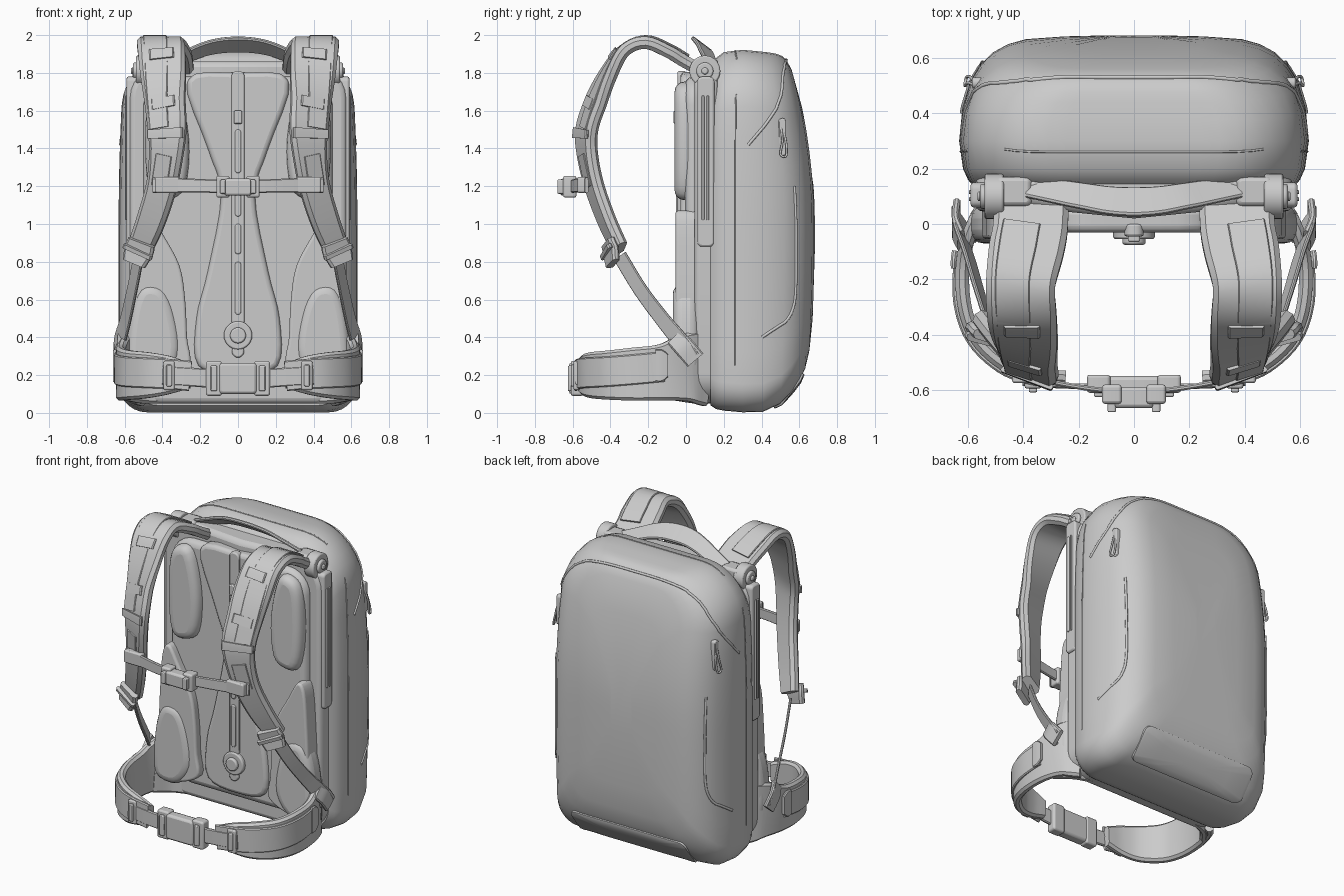
import bpy, math
from math import sin, cos, pi
from mathutils import Vector as V
from mathutils.bvhtree import BVHTree

if "Cube" in bpy.data.objects:
    bpy.data.objects.remove(bpy.data.objects["Cube"])


def make(name, verts, faces, mirror=False, bevel=0, seg=2):
    me = bpy.data.meshes.new(name)
    me.from_pydata([tuple(v) for v in verts], [], faces)
    ob = bpy.data.objects.new(name, me)
    bpy.context.collection.objects.link(ob)
    if bevel:
        b = ob.modifiers.new("bevel", 'BEVEL')
        b.width, b.segments, b.angle_limit = bevel, seg, math.radians(40)
    if mirror:
        ob.modifiers.new("mirror", 'MIRROR').use_mirror_merge = False
    return ob


def loft_data(rings):
    n = len(rings[0])
    verts = [v for r in rings for v in r]
    faces = [(i * n + j, i * n + (j + 1) % n, (i + 1) * n + (j + 1) % n, (i + 1) * n + j)
             for i in range(len(rings) - 1) for j in range(n)]
    faces += [tuple(reversed(range(n))), tuple(range(len(verts) - n, len(verts)))]
    return verts, faces


def spline(pts, n=5):
    """Catmull-Rom through points of any dimension"""
    P = [V(p) for p in pts]
    P = [2 * P[0] - P[1]] + P + [2 * P[-1] - P[-2]]
    out = []
    for i in range(1, len(P) - 2):
        a, b, c, d = P[i - 1:i + 3]
        for k in range(n):
            t = k / n
            out.append(.5 * (2 * b + (c - a) * t + (2 * a - 5 * b + 4 * c - d) * t * t
                             + (3 * b - a - 3 * c + d) * t ** 3))
    return out + [P[-2]]


def ribbon(name, pts, side, th, off=0, mirror=True, n=5):
    """Band along (x, y, z, width) points, pushed out by off"""
    P = spline(pts, n)
    rings = []
    for i, p in enumerate(P):
        t = (P[min(i + 1, len(P) - 1)].to_3d() - P[max(i - 1, 0)].to_3d()).normalized()
        s = V(side(p) if callable(side) else side)
        s = (s - t * s.dot(t)).normalized()
        nrm = t.cross(s)
        a, b = p[3] / 2, th / 2
        c = b * .6
        sec = [(a, b - c), (a - c, b), (c - a, b), (-a, b - c), (-a, c - b), (c - a, -b), (a - c, -b), (a, c - b)]
        rings.append([p.to_3d() + s * u + nrm * (w + off) for u, w in sec])
    return make(name, *loft_data(rings), mirror)


def slab(name, outline, d0, d1, axis='y', bevel=.01, mirror=False, smooth=0, seg=2):
    """Outline extruded along an axis"""
    if smooth:
        o = list(outline)
        m = len(o)
        outline = spline(o[-2:] + o + o[:2], smooth)[2 * smooth:(2 + m) * smooth]
    put = {'y': lambda p, d: (p[0], d, p[1]), 'x': lambda p, d: (d, p[0], p[1]), 'z': lambda p, d: (p[0], p[1], d)}[axis]
    return make(name, *loft_data([[put(p, d) for p in outline] for d in (d0, d1)]), mirror, bevel, seg)


def rrect(x0, x1, z0, z1, r, k=5):
    out = []
    for cx, cz, a in ((x1 - r, z1 - r, 0), (x0 + r, z1 - r, 1), (x0 + r, z0 + r, 2), (x1 - r, z0 + r, 3)):
        out += [(cx + r * cos((a + i / k) * pi / 2), cz + r * sin((a + i / k) * pi / 2)) for i in range(k + 1)]
    return out


def disc(name, c, r, d, axis, mirror=False):
    pts = [(c[0] + r * cos(i * pi / 14), c[1] + r * sin(i * pi / 14)) for i in range(28)]
    return slab(name, pts, d[0], d[1], axis, .008, mirror)


def tube(name, pts, r, mirror=False):
    cu = bpy.data.curves.new(name, 'CURVE')
    cu.dimensions, cu.bevel_depth, cu.bevel_resolution = '3D', r, 2
    sp = cu.splines.new('POLY')
    sp.points.add(len(pts) - 1)
    for q, p in zip(sp.points, pts):
        q.co = (*p, 1)
    ob = bpy.data.objects.new(name, cu)
    bpy.context.collection.objects.link(ob)
    if mirror:
        ob.modifiers.new("mirror", 'MIRROR').use_mirror_merge = False


# Main shell: rounded outlines stacked from front to rear, rear face bowed
def shell_ring(y, hw, zb, zt):
    rt, rb = min(.3, hw * .55, (zt - zb) * .4), min(.15, hw * .4, (zt - zb) * .3)
    out, cor = [], []
    for cx, cz, r, a in ((hw - rt, zt - rt, rt, 0), (rt - hw, zt - rt, rt, 1), (rb - hw, zb + rb, rb, 2), (hw - rb, zb + rb, rb, 3)):
        cor.append([V((cx + r * cos((a + i / 7) * pi / 2), cz + r * sin((a + i / 7) * pi / 2))) for i in range(8)])
    for i in range(4):
        a, b = cor[i][-1], cor[(i + 1) % 4][0]
        out += cor[i] + [a.lerp(b, k / 9) for k in range(1, 9)]
    res = []
    for x, z in out:
        k = 1 - .32 * ((z - 1) / .85) ** 2 if z > 1 else 1 - .06 * (max(.9 - z, 0) / .7) ** 2
        yy = y if y < .3 else .3 + (y - .3) * k
        res.append(V((x * (1 - .05 * max(0, (z - 1) / .9) ** 2), yy, z)))
    return res


shell = loft_data([shell_ring(*r) for r in (
    (.13, .575, .04, 1.84), (.16, .6, .02, 1.88), (.2, .618, .012, 1.91), (.3, .632, .003, 1.922), (.42, .62, .006, 1.915),
    (.52, .59, .05, 1.908), (.575, .555, .105, 1.902), (.62, .51, .165, 1.89), (.65, .455, .235, 1.865), (.668, .39, .33, 1.815),
    (.678, .25, .5, 1.62), (.682, .08, .85, 1.2))])
make("pack_shell", *shell)
bvh = BVHTree.FromPolygons(*shell)


def seam(name, pts, r=.006, mirror=False):
    tube(name, [bvh.find_nearest(p)[0] for p in spline(pts, 8)], r, mirror)


# Lid piping, side seams and zips
half = [(.62, .33, 1.42), (.6, .43, 1.54), (.58, .51, 1.66), (.52, .535, 1.76), (.42, .54, 1.84), (.22, .545, 1.88)]
seam("lid_piping", half + [(0, .55, 1.89)] + [(-x, y, z) for x, y, z in reversed(half)], .008)
seam("side_seam", [(.64, .26, .25), (.64, .26, 1), (.63, .26, 1.7)], .004, True)
seam("side_pocket_zip", [(.6, .4, .4), (.55, .56, .55), (.55, .585, .9), (.55, .575, 1.2)], .008, True)
seam("top_seam", [(x, .26, 1.92) for x in (-.5, -.25, 0, .25, .5)], .004)
slab("zip_garage", rrect(.49, .53, 1.36, 1.56, .018), .55, .585, 'x', .006, True)
tube("zip_pull", spline([(.57, .5, 1.54), (.6, .51, 1.44), (.61, .5, 1.37), (.605, .53, 1.36), (.59, .53, 1.43), (.57, .505, 1.54)]), .006, True)

# Base patch wrapped on the lower rear edge
rings = []
for s, off in ((1, -.004), (.985, .01), (.94, .012), (.6, .012), (.2, .012)):
    ring = []
    for u, v in rrect(-.43 * s, .43 * s, -.13 * s, .13 * s, .05 * s):
        p, n, _, _ = bvh.find_nearest(V((u, .56 + v * .62, .1 + v * .78)))
        n = n if n.dot(V((0, 1, -1))) > 0 else -n
        ring.append(p + n * off)
    rings.append(ring)
make("base_patch", *loft_data(rings))

# Back frame and side rails
slab("back_frame", rrect(-.575, .575, .05, 1.83, .16, 6), .045, .17, bevel=.03, seg=3)
slab("side_rail", rrect(.06, .15, .88, 1.78, .025), .53, .59, 'x', .01, True)
for i, y in enumerate((.09, .115)):
    slab(f"rail_rib_{i}", rrect(y - .007, y + .007, 1.02, 1.68, .006), .58, .597, 'x', .003, True)

# Back padding
slab("back_cushion", rrect(-.5, .5, .16, 1.78, .15, 6), .08, -.005, bevel=.04, seg=3)
slab("upper_back_pad", [(.32, 1.72), (.42, 1.74), (.48, 1.64), (.49, 1.35), (.46, 1.16), (.37, 1.13), (.28, 1.2), (.26, 1.45)],
     .06, -.06, bevel=.05, mirror=True, smooth=4, seg=4)
slab("lower_back_pad", [(.47, 1.07), (.4, .95), (.31, .78), (.28, .6), (.27, .4), (.26, .25), (.42, .18), (.53, .24), (.55, .5), (.54, .8), (.52, 1.02)],
     .06, -.055, bevel=.045, mirror=True, smooth=4, seg=4)
slab("lumbar_pad", [(.31, .3), (.33, .52), (.4, .66), (.52, .66), (.58, .48), (.58, .2), (.42, .16)],
     .07, -.07, bevel=.05, mirror=True, smooth=4, seg=4)
slab("spine_panel", [(-.27, 1.76), (0, 1.8), (.27, 1.76), (.16, 1.4), (.09, 1.15), (.16, .75), (.22, .5), (.21, .25),
                     (0, .2), (-.21, .25), (-.22, .5), (-.16, .75), (-.09, 1.15), (-.16, 1.4)], .06, -.03, bevel=.025, smooth=4, seg=3)

# Height adjustment rail
slab("spine_rail", rrect(-.035, .035, .46, 1.81, .03), 0, -.045, bevel=.008)
for i, (z0, z1) in enumerate(((.52, .8), (.84, 1.0), (1.04, 1.16), (1.27, 1.5))):
    slab(f"rail_insert_{i}", rrect(-.016, .016, z0, z1, .015), -.02, -.053, bevel=.005)
slab("rail_slider", rrect(-.022, .022, 1.53, 1.6, .008), -.02, -.065, bevel=.006)
for nm, z, r, d in (("dial_base", .41, .075, -.055), ("dial_cap", .41, .042, -.075), ("dial_lower", .325, .032, -.05)):
    disc(nm, (0, z), r, (0, d), 'y')

# Shoulder yoke, hinges and grab handle
slab("yoke", [(-.5, .17), (-.5, .08), (-.3, .05), (-.15, .035), (0, .02), (.15, .035), (.3, .05), (.5, .08), (.5, .17), (0, .19)],
     1.73, 1.86, 'z', .03)
disc("hinge_disc", (.1, 1.81), .082, (.47, .54), 'x', True)
disc("hinge_cap", (.1, 1.81), .045, (.53, .556), 'x', True)
disc("hinge_bolt", (.1, 1.81), .018, (.55, .566), 'x', True)
slab("hinge_block", rrect(.37, .5, .065, .17, .02), 1.76, 1.87, 'z', .015, True)
hp = [(.38, .13, 1.85, .08), (.27, .115, 1.89, .1), (.18, .1, 1.925, .11), (.09, .085, 1.945, .12), (0, .08, 1.95, .125)]
ribbon("grab_handle", hp + [(-x, y, z, w) for x, y, z, w in hp[-2::-1]], (0, -1, .75), .022, mirror=False)

# Shoulder straps turned slightly inward towards the wearer, with webbing overlay and patches
turn = lambda p: (1, .38 * min(1, max(0, (1.95 - p[2]) / .3)) if p[1] < -.2 else 0, 0)
SP = [(.37, .1, 1.8, .27), (.375, -.02, 1.868, .27), (.39, -.1, 1.915, .27), (.41, -.22, 1.96, .25), (.405, -.33, 1.915, .25),
      (.395, -.415, 1.785, .24), (.385, -.48, 1.64, .22), (.375, -.525, 1.5, .21), (.38, -.522, 1.37, .185),
      (.405, -.485, 1.2, .165), (.46, -.42, 1.02, .155), (.52, -.35, .87, .135)]
ribbon("shoulder_strap", SP, turn, .066)
ribbon("strap_webbing", [(x + .03, y + .01, z, w * .5) for x, y, z, w in SP[1:8]], turn, .012, .034)
ribbon("strap_lower_patch", [(x, y, z, .09) for x, y, z, w in SP[8:10]], turn, .012, .034)
S = spline(SP, 8)
for nm, i, w in (("strap_loop_top", 33, .13), ("strap_loop_upper", 47, .13), ("strap_end_band", 56, .2)):
    ribbon(nm, [(*S[k].to_3d(), w) for k in (i, i + 1, i + 3)], turn, .02, .034, n=2)

# Strap adjusters and lower webbing
ribbon("strap_adjuster", [(.5, -.385, .91, .15), (.515, -.37, .86, .16), (.54, -.36, .79, .13)], turn, .04, .03)
ribbon("adjuster_bar", [(.51, -.38, .875, .17), (.517, -.372, .855, .17)], turn, .03, .05, n=2)
ribbon("lower_webbing", [(.525, -.35, .83, .085), (.56, -.24, .65, .085), (.595, -.12, .49, .09), (.625, -.03, .38, .1), (.63, .03, .29, .1)],
       (.5, .7, .5), .016)
ribbon("webbing_anchor", [(.625, -.06, .4, .1), (.645, -.01, .35, .11), (.64, .05, .28, .11)], (0, .7, .6), .025)

# Sternum strap
ribbon("sternum_webbing", [(.45, -.525, 1.205, .08), (.3, -.57, 1.205, .075), (.12, -.6, 1.2, .07), (0, -.605, 1.2, .07)], (0, 0, -1), .018, .0)
slab("sternum_slider", rrect(.31, .44, 1.165, 1.25, .012), -.53, -.575, bevel=.008, mirror=True)
slab("sternum_buckle", rrect(-.075, .075, 1.15, 1.24, .02), -.59, -.665, bevel=.012)
slab("sternum_clip", rrect(.045, .115, 1.14, 1.255, .012), -.58, -.65, bevel=.01, mirror=True)
slab("sternum_clip_bar", rrect(.065, .095, 1.16, 1.235, .008), -.64, -.68, bevel=.005, mirror=True)

# Hip belt
HP = [(.5, .11, .235, .4), (.57, .02, .24, .37), (.615, -.12, .215, .3), (.615, -.28, .205, .28), (.57, -.41, .2, .26),
      (.47, -.505, .2, .24), (.36, -.545, .2, .2), (.25, -.555, .195, .13)]
ribbon("hip_wing", HP, (0, 0, -1), .05)
ribbon("hip_band", [(x, y, z + .03 - .006 * i, .16) for i, (x, y, z, w) in enumerate(HP[2:])], (0, 0, -1), .02, .028)
ribbon("hip_band_end", [(.618, -.1, .25, .12), (.622, -.13, .25, .17), (.622, -.16, .25, .17)], (0, 0, -1), .02, .03)
ribbon("hip_underside", [(.1, .12, .1, .1), (.35, .09, .12, .14), (.5, .05, .13, .16), (.59, -.05, .14, .15)], (0, 0, -1), .05)
ribbon("hip_webbing", [(.4, -.575, .2, .1), (.25, -.585, .19, .1), (.1, -.585, .18, .1), (0, -.585, .18, .1)], (0, 0, -1), .02)
slab("hip_ladder_lock", rrect(.335, .395, .12, .275, .012), -.55, -.595, bevel=.008, mirror=True)
slab("hip_ladder_bar", rrect(.35, .38, .14, .255, .008), -.58, -.608, bevel=.005, mirror=True)
slab("hip_buckle", rrect(-.1, .1, .1, .265, .02), -.55, -.62, bevel=.014)
slab("hip_buckle_end", rrect(.085, .17, .09, .275, .015), -.545, -.61, bevel=.01, mirror=True)
slab("hip_buckle_bar", rrect(.11, .145, .115, .25, .008), -.6, -.625, bevel=.006, mirror=True)

# Consistent normals and smooth shading with crisp edges
bpy.ops.object.select_all(action='DESELECT')
for ob in bpy.data.objects:
    if ob.type == 'MESH':
        ob.select_set(True)
        bpy.context.view_layer.objects.active = ob
bpy.ops.object.mode_set(mode='EDIT')
bpy.ops.mesh.select_all(action='SELECT')
bpy.ops.mesh.normals_make_consistent(inside=False)
bpy.ops.object.mode_set(mode='OBJECT')
bpy.ops.object.shade_smooth_by_angle(angle=math.radians(35))
